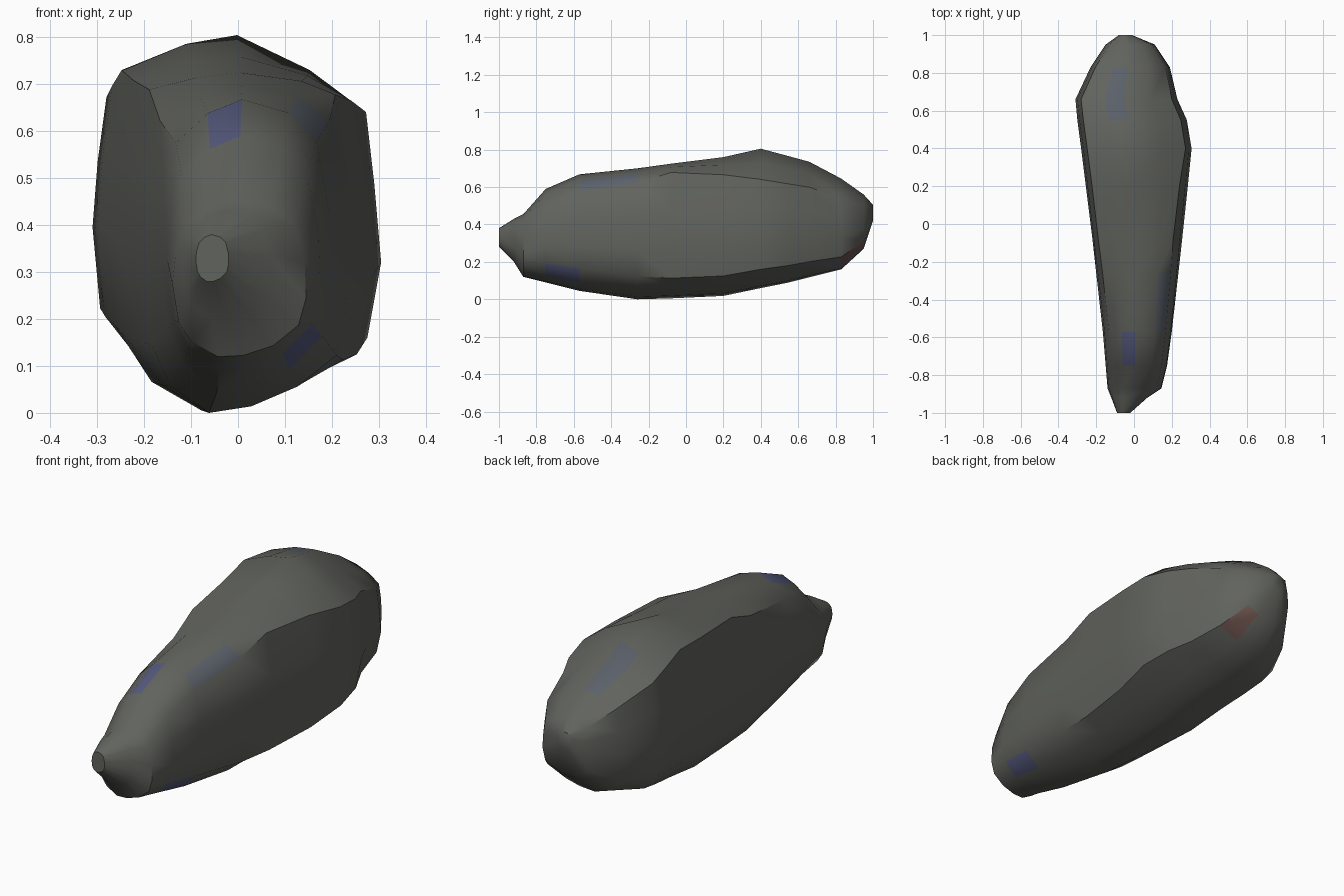
import bpy, bmesh, math
from mathutils import Vector

if "Cube" in bpy.data.objects:
    bpy.data.objects.remove(bpy.data.objects["Cube"])

# Irregular unit outlines (x, z), clockwise from the top: chamfered front,
# boxy middle, rear with a square left shoulder and a sloping right one
FRONT = [(-.05, 1), (.5, .9), (.83, .68), (.97, .2), (1, -.25), (.9, -.6),
         (.5, -.84), (.05, -.96), (-.33, -1), (-.74, -.82), (-.93, -.57),
         (-1, -.07), (-.95, .3), (-.82, .66), (-.45, .89)]
MID = [(-.05, 1), (.5, .95), (.8, .87), (.95, .3), (1, -.25), (.87, -.7),
       (.5, -.84), (.05, -.96), (-.4, -1), (-.75, -.85), (-.92, -.6),
       (-1, -.07), (-.97, .4), (-.87, .9), (-.45, .97)]
REAR = [(-.05, 1), (.48, .8), (.89, .56), (.95, .15), (1, -.3), (.9, -.73),
        (.4, -.9), (.05, -.97), (-.33, -1), (-.72, -.9), (-.94, -.66),
        (-1, -.1), (-.96, .35), (-.89, .8), (-.42, .95)]

# Stations: y, x min, x max, z min, z max, roundness, outline (0 front, 1 mid, 2 rear)
STATIONS = [
    (-1.00, -.09, -.02, .28, .38, .4, 0),
    (-.92, -.12, .07, .20, .43, .4, 0),
    (-.87, -.14, .145, .12, .455, .3, 0),
    (-.75, -.15, .175, .09, .59, .2, 0),
    (-.57, -.165, .20, .045, .668, .1, .2),
    (-.26, -.20, .235, 0, .70, 0, .5),
    (-.08, -.22, .255, .005, .725, 0, 1),
    (.20, -.255, .285, .018, .76, 0, 1.4),
    (.40, -.28, .305, .06, .805, 0, 2),
    (.55, -.30, .28, .09, .765, 0, 2),
    (.66, -.31, .23, .118, .735, 0, 2),
    (.83, -.23, .19, .16, .645, .1, 2),
    (.95, -.15, .11, .27, .56, .2, 2),
    (1.00, -.08, -.01, .42, .505, .4, 2),
]


def make_material(name, color):
    m = bpy.data.materials.new(name)
    m.diffuse_color = (*color, 1)
    m.use_nodes = True
    m.node_tree.nodes["Principled BSDF"].inputs["Base Color"].default_value = m.diffuse_color
    return m


def ring(bm, y, x0, x1, z0, z1, soft, kind):
    first, second, t = (FRONT, MID, kind) if kind <= 1 else (MID, REAR, kind - 1)
    pts = []
    for a, b in zip(first, second):
        p = Vector(a).lerp(Vector(b), t)
        pts.append(p.lerp(p.normalized(), soft))
    # Stretch the outline to fill its station exactly
    us, vs = [p.x for p in pts], [p.y for p in pts]

    def fit(v, values, lo, hi):
        return lo + (v - min(values)) / (max(values) - min(values)) * (hi - lo)
    return [bm.verts.new((fit(p.x, us, x0, x1), y, fit(p.y, vs, z0, z1))) for p in pts]


# Loft the boulder through its stations and cap both ends
bm = bmesh.new()
rings = [ring(bm, *s) for s in STATIONS]
n = len(FRONT)
for a, b in zip(rings, rings[1:]):
    for i in range(n):
        j = (i + 1) % n
        bm.faces.new((a[i], a[j], b[j], b[i]))
bm.faces.new(rings[0])
bm.faces.new(rings[-1])
bmesh.ops.recalc_face_normals(bm, faces=bm.faces[:])

# Tinted mineral patches: position and material slot
bm.faces.ensure_lookup_table()
for pos, slot in [((-.03, -.67, .63), 1), ((.1, -.67, .12), 1),
                  ((-.1, .74, .70), 2), ((-.1, .6, .74), 2),
                  ((.12, -.45, .62), 2), ((.13, .86, .24), 3)]:
    face = min(bm.faces, key=lambda f: (f.calc_center_median() - Vector(pos)).length)
    face.material_index = slot

mesh = bpy.data.meshes.new("boulder")
bm.to_mesh(mesh)
bm.free()
for name, color in [("stone", (.12, .125, .11)), ("blue_mineral", (.09, .10, .20)),
                    ("slate_mineral", (.105, .12, .145)), ("red_mineral", (.16, .09, .08))]:
    mesh.materials.append(make_material(name, color))
boulder = bpy.data.objects.new("boulder", mesh)
bpy.context.collection.objects.link(boulder)

# Smooth shading, crisp ridges
bpy.context.view_layer.objects.active = boulder
boulder.select_set(True)
bpy.ops.object.shade_smooth_by_angle(angle=math.radians(40))
